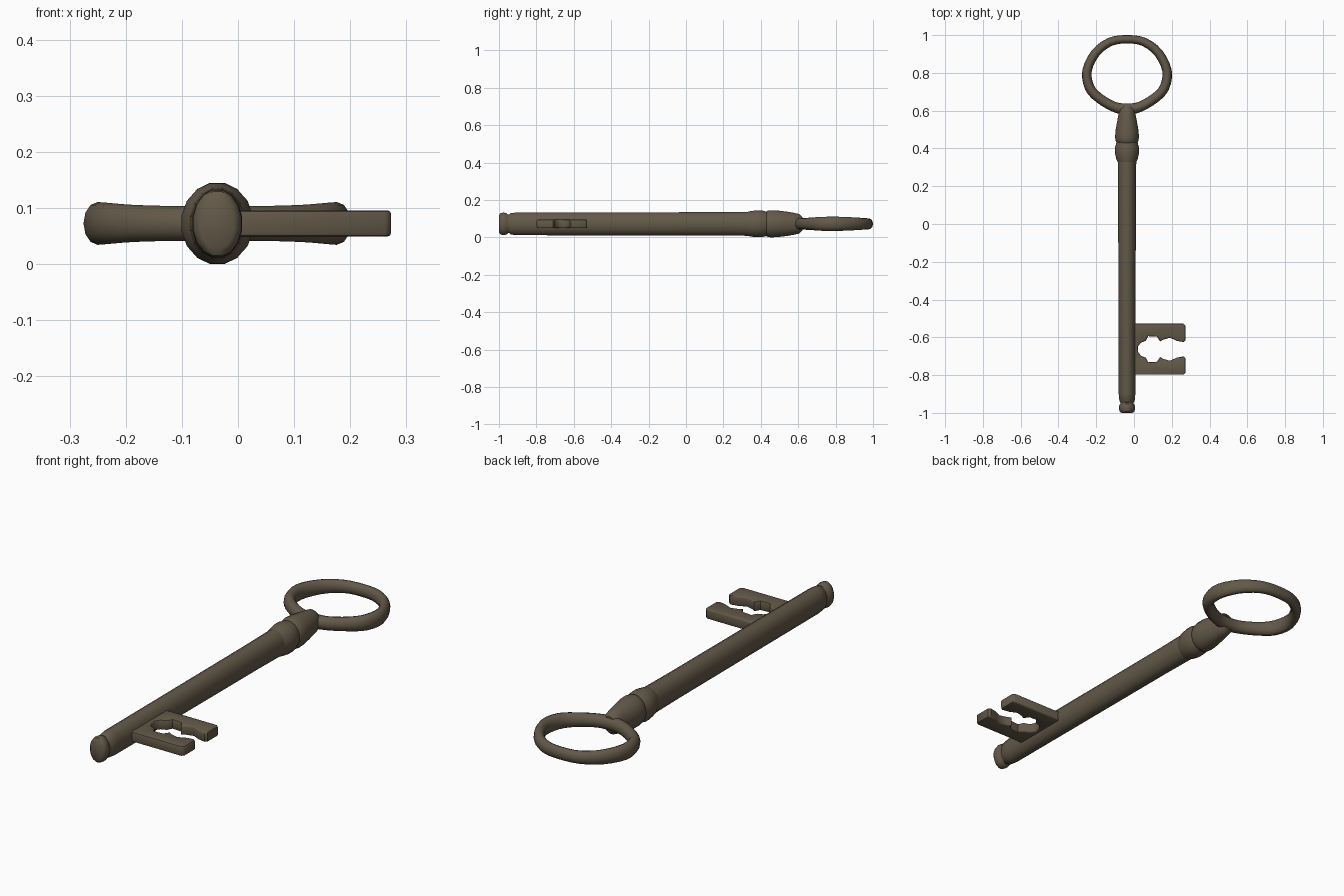
import bpy, bmesh, math
from mathutils import Vector

if "Cube" in bpy.data.objects:
    bpy.data.objects.remove(bpy.data.objects["Cube"])

CX, CZ = -0.037, 0.0725   # axis of the shaft

metal = bpy.data.materials.new("aged_bronze")
metal.diffuse_color = (0.125, 0.10, 0.065, 1)
metal.use_nodes = True
metal.node_tree.nodes["Principled BSDF"].inputs["Base Color"].default_value = metal.diffuse_color


def finish(name, bm, angle=40):
    bmesh.ops.recalc_face_normals(bm, faces=bm.faces)
    mesh = bpy.data.meshes.new(name)
    bm.to_mesh(mesh)
    bm.free()
    ob = bpy.data.objects.new(name, mesh)
    bpy.context.collection.objects.link(ob)
    mesh.materials.append(metal)
    bpy.ops.object.select_all(action='DESELECT')
    ob.select_set(True)
    bpy.context.view_layer.objects.active = ob
    bpy.ops.object.shade_smooth_by_angle(angle=math.radians(angle))
    return ob


def bridge(bm, a, b):
    n = len(a)
    for i in range(n):
        bm.faces.new((a[i], a[(i + 1) % n], b[(i + 1) % n], b[i]))


def turned(name, profile, sides=16):
    """Oval turned part along y; profile rows are y, x radius, z radius."""
    bm = bmesh.new()
    rings = []
    for y, rx, rz in profile:
        angles = [2 * math.pi * (i + 0.5) / sides for i in range(sides)]
        rings.append([bm.verts.new((CX + rx * math.cos(t), y, CZ + rz * math.sin(t) / math.cos(math.pi / sides)))
                      for t in angles])
    for a, b in zip(rings, rings[1:]):
        bridge(bm, a, b)
    bm.faces.new(rings[0])
    bm.faces.new(rings[-1])
    return finish(name, bm)


# Shaft with rounded tip knob
turned("shaft", [
    (-1.0, 0.030, 0.046), (-0.992, 0.040, 0.057), (-0.978, 0.044, 0.060),
    (-0.960, 0.042, 0.058), (-0.952, 0.036, 0.050), (-0.945, 0.036, 0.050),
    (-0.938, 0.041, 0.057), (-0.90, 0.045, 0.061), (0.15, 0.048, 0.062),
    (0.33, 0.050, 0.064), (0.36, 0.050, 0.064)])

# Collar and neck below the bow
turned("collar", [
    (0.325, 0.049, 0.063), (0.345, 0.058, 0.068), (0.375, 0.065, 0.0715),
    (0.405, 0.065, 0.0715), (0.428, 0.058, 0.066), (0.436, 0.055, 0.064)])
turned("neck", [
    (0.428, 0.055, 0.064), (0.436, 0.060, 0.070), (0.455, 0.064, 0.0725),
    (0.49, 0.063, 0.071), (0.54, 0.054, 0.065), (0.58, 0.046, 0.058),
    (0.605, 0.042, 0.052), (0.622, 0.030, 0.036)])

# Bow: oval loop, half centreline of x, y, half width, half height, then mirrored
half = [(0, 0.978, 0.022, 0.029), (0.09, 0.964, 0.023, 0.030),
        (0.167, 0.905, 0.024, 0.034), (0.212, 0.81, 0.025, 0.038),
        (0.198, 0.722, 0.026, 0.037), (0.148, 0.667, 0.026, 0.033),
        (0.07, 0.621, 0.027, 0.031), (0, 0.608, 0.030, 0.032)]
ctrl = [Vector(p) for p in half]
ctrl += [Vector((-p[0],) + tuple(p[1:])) for p in reversed(half[1:-1])]
n = len(ctrl)
path = []
for i in range(n):
    p0, p1, p2, p3 = (ctrl[(i + k) % n] for k in (-1, 0, 1, 2))
    for t in (0, 0.333, 0.667):
        path.append(0.5 * (2 * p1 + (p2 - p0) * t + (2 * p0 - 5 * p1 + 4 * p2 - p3) * t * t
                           + (3 * p1 - p0 - 3 * p2 + p3) * t ** 3))
bm = bmesh.new()
loops = []
m = len(path)
for i, p in enumerate(path):
    d = path[(i + 1) % m] - path[i - 1]
    normal = Vector((d[1], -d[0])).normalized()
    ring = []
    for k in range(12):
        a = 2 * math.pi * k / 12
        o = normal * p[2] * math.cos(a)
        ring.append(bm.verts.new((CX + p[0] + o.x, p[1] + o.y, CZ + p[3] * math.sin(a))))
    loops.append(ring)
for i in range(m):
    bridge(bm, loops[i], loops[(i + 1) % m])
finish("bow", bm, 60)

# Bit: notched plate, half outline mirrored across its middle
MY = -0.663
upper = [(-0.04, 0.135), (0.262, 0.135), (0.273, 0.125), (0.273, 0.047),
         (0.262, 0.038), (0.225, 0.045), (0.19, 0.061), (0.155, 0.051),
         (0.138, 0.041), (0.122, 0.066), (0.075, 0.069), (0.063, 0.045),
         (0.037, 0.035), (0.021, 0.014)]
outline = upper + [(x, -y) for x, y in reversed(upper)]
bm = bmesh.new()
face = bm.faces.new([bm.verts.new((x, MY + y, 0.049)) for x, y in outline])
ext = bmesh.ops.extrude_face_region(bm, geom=[face])
bmesh.ops.translate(bm, vec=(0, 0, 0.047),
                    verts=[g for g in ext["geom"] if isinstance(g, bmesh.types.BMVert)])
rims = [e for e in bm.edges if abs(e.verts[0].co.z - e.verts[1].co.z) < 1e-5]
bmesh.ops.bevel(bm, geom=rims, offset=0.007, segments=2, profile=0.5, affect='EDGES')
finish("bit", bm, 45)
